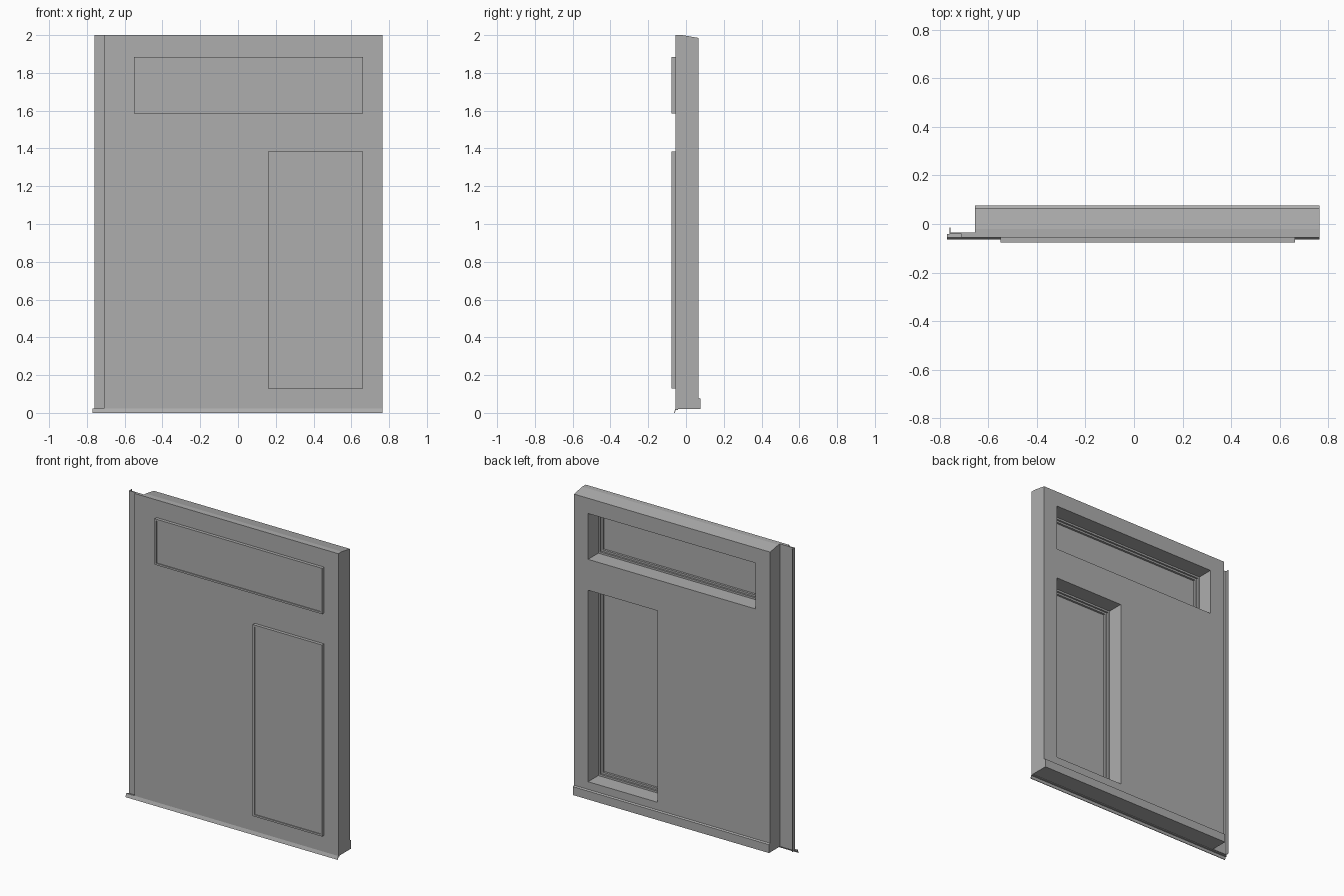
import bpy
import bmesh

cube = bpy.data.objects.get("Cube")
if cube:
    bpy.data.objects.remove(cube, do_unlink=True)

grey = bpy.data.materials.new("plain_grey")
grey.use_nodes = True
grey.diffuse_color = (0.42, 0.42, 0.42, 1)
grey.node_tree.nodes["Principled BSDF"].inputs["Base Color"].default_value = grey.diffuse_color


def finish(name, bm):
    bmesh.ops.recalc_face_normals(bm, faces=bm.faces)
    mesh = bpy.data.meshes.new(name)
    bm.to_mesh(mesh)
    bm.free()
    mesh.materials.append(grey)
    obj = bpy.data.objects.new(name, mesh)
    bpy.context.collection.objects.link(obj)
    return obj


def extrude_x(name, profile, x0, x1):
    """Sweep a (y, z) outline along x."""
    bm = bmesh.new()
    face = bm.faces.new([bm.verts.new((x0, y, z)) for y, z in profile])
    ext = bmesh.ops.extrude_face_region(bm, geom=[face])
    verts = [g for g in ext["geom"] if isinstance(g, bmesh.types.BMVert)]
    bmesh.ops.translate(bm, verts=verts, vec=(x1 - x0, 0, 0))
    return finish(name, bm)


def box(name, x0, x1, y0, y1, z0, z1):
    return extrude_x(name, [(y0, z0), (y1, z0), (y1, z1), (y0, z1)], x0, x1)


def ring(name, rect, width, y0, y1):
    """Rectangular frame facing the front, with its bars inside rect."""
    x0, x1, z0, z1 = rect
    bm = bmesh.new()
    loops = []
    for y, w in ((y0, 0), (y0, width), (y1, width), (y1, 0)):
        corners = ((x0 + w, z0 + w), (x1 - w, z0 + w), (x1 - w, z1 - w), (x0 + w, z1 - w))
        loops.append([bm.verts.new((x, y, z)) for x, z in corners])
    for i in range(4):
        a, b = loops[i], loops[(i + 1) % 4]
        for k in range(4):
            n = (k + 1) % 4
            bm.faces.new((a[k], a[n], b[n], b[k]))
    return finish(name, bm)


FRONT, BACK = -0.056, 0.066
windows = {"upper": (-0.55, 0.663, 1.585, 1.885),
           "lower": (0.16, 0.663, 0.13, 1.383)}

# Door slab with a sloped top and a lip along the bottom of the back
slab = extrude_x("door_slab", [(FRONT, 0.02), (0.077, 0.02), (0.077, 0.075), (BACK, 0.08),
                               (BACK, 1.985), (-0.02, 2.0), (FRONT, 2.0)], -0.655, 0.765)

# Window openings, each with a stepped frame and a pane
for label, rect in windows.items():
    x0, x1, z0, z1 = rect
    cutter = box(label + "_cutter", x0, x1, -0.2, 0.2, z0, z1)
    cutter.hide_render = True
    mod = slab.modifiers.new("opening", "BOOLEAN")
    mod.operation = "DIFFERENCE"
    mod.solver = "EXACT"
    mod.object = cutter
    bpy.context.view_layer.objects.active = slab
    bpy.ops.object.modifier_apply(modifier=mod.name)
    bpy.data.objects.remove(cutter, do_unlink=True)

    ring(label + "_window_frame", rect, 0.012, -0.077, -0.04)
    inner = (x0 + 0.012, x1 - 0.012, z0 + 0.012, z1 - 0.012)
    ring(label + "_window_bead", inner, 0.012, -0.066, -0.052)
    box(label + "_window_pane", inner[0], inner[1], -0.071, -0.066, inner[2], inner[3])

# Side flange, overlapping strip and its thin fin
box("side_flange", -0.71, -0.655, FRONT, -0.036, 0.02, 2.0)
box("side_strip", -0.76, -0.71, -0.042, -0.035, 0.02, 2.0)
box("side_fin", -0.76, -0.756, -0.035, -0.015, 0.02, 2.0)

# Drip strip along the bottom front edge
extrude_x("drip_strip", [(-0.042, 0.02), (FRONT, 0.022), (-0.064, 0), (-0.06, 0),
                         (-0.054, 0.016), (-0.042, 0.016)], -0.77, 0.765)
